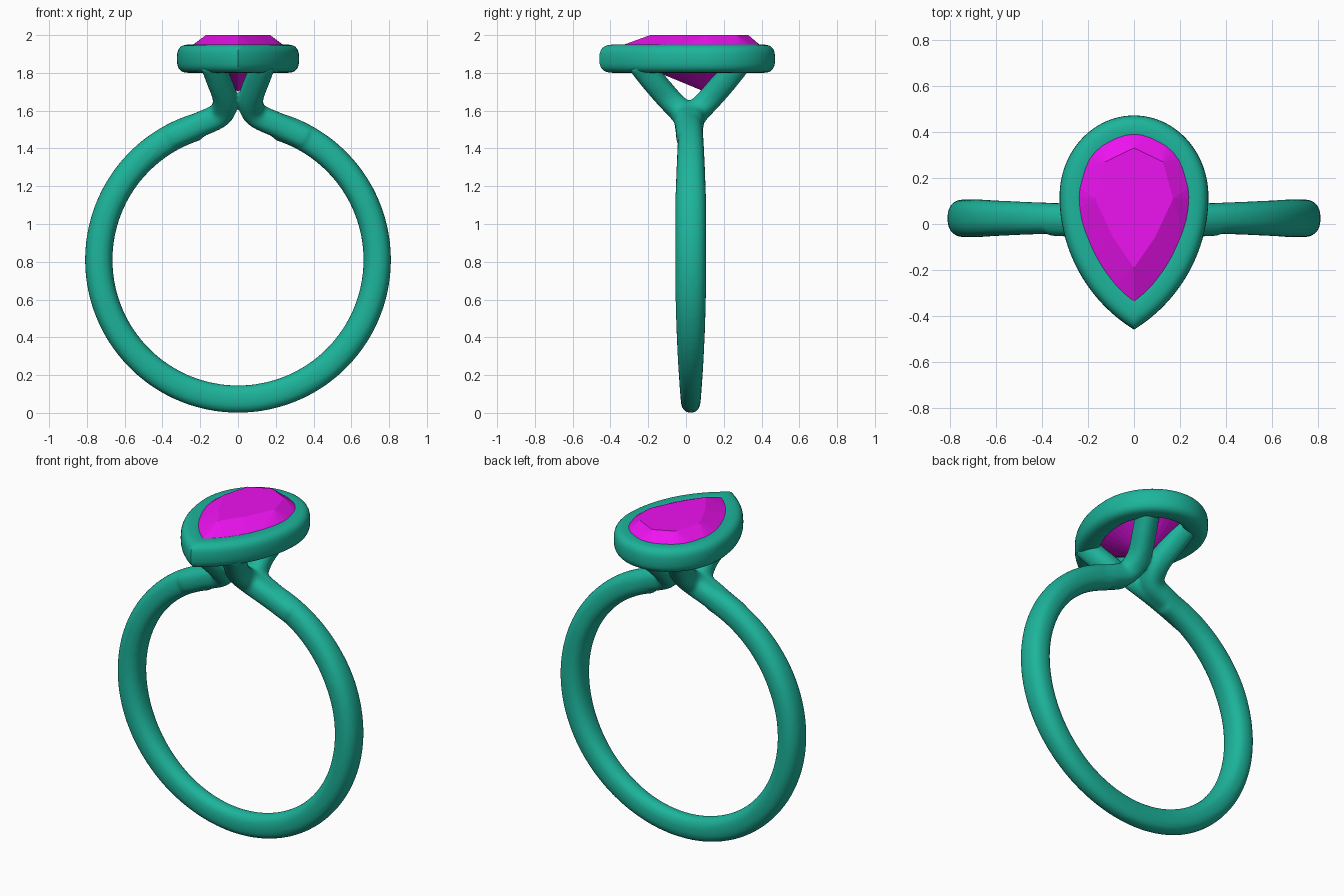
import bpy, bmesh
from math import sin, cos, pi, sqrt, asin, copysign
from mathutils import Vector

if "Cube" in bpy.data.objects:
    bpy.data.objects.remove(bpy.data.objects["Cube"])

YC = 0.025      # y of the band plane
ZC = 0.81       # height of the band centre


def material(name, rgb):
    m = bpy.data.materials.new(name)
    m.diffuse_color = (*rgb, 1)
    m.use_nodes = True
    m.node_tree.nodes["Principled BSDF"].inputs["Base Color"].default_value = m.diffuse_color
    return m


METAL = material("metal", (0.012, 0.46, 0.33))
GEM = material("gem", (0.85, 0.006, 0.87))


def finish(bm, name, mat):
    bmesh.ops.recalc_face_normals(bm, faces=bm.faces)
    me = bpy.data.meshes.new(name)
    bm.to_mesh(me)
    bm.free()
    me.materials.append(mat)
    ob = bpy.data.objects.new(name, me)
    bpy.context.collection.objects.link(ob)
    return ob


def smooth(ob, angle):
    bpy.ops.object.select_all(action='DESELECT')
    bpy.context.view_layer.objects.active = ob
    ob.select_set(True)
    bpy.ops.object.shade_smooth_by_angle(angle=angle)


def squircle(n, power):
    f = lambda v: copysign(abs(v) ** power, v)
    return [(f(cos(2 * pi * i / n)), f(sin(2 * pi * i / n))) for i in range(n)]


def sweep(bm, path, size):
    """Capped tube along path; size(i) gives (half thickness, half width in y)."""
    rings = []
    for i, p in enumerate(path):
        t = (path[min(i + 1, len(path) - 1)] - path[max(i - 1, 0)]).normalized()
        side = (Vector((0, 1, 0)) - t * t.y).normalized()
        nor = t.cross(side)
        a, b = size(i)
        rings.append([bm.verts.new(p + nor * (a * u) + side * (b * v))
                      for u, v in squircle(24, 0.85)])
    for r, s in zip(rings, rings[1:]):
        for j in range(24):
            bm.faces.new((r[j], r[j - 1], s[j - 1], s[j]))
    bm.faces.new(rings[0])
    bm.faces.new(rings[-1])


def spline(pts, steps=8):
    pts = [Vector(p) for p in pts]
    pts = [2 * pts[0] - pts[1]] + pts + [2 * pts[-1] - pts[-2]]
    out = []
    for a, b, c, d in zip(pts, pts[1:], pts[2:], pts[3:]):
        for k in range(steps):
            t = k / steps
            out.append(0.5 * (2 * b + (c - a) * t + (2 * a - 5 * b + 4 * c - d) * t * t
                              + (3 * b - a - 3 * c + d) * t ** 3))
    return out + [pts[-2]]


def pear(d, n=28):
    """Pear outline offset by d, starting at the front tip."""
    R = 0.618 + d
    end = asin(sqrt(R * R - 0.356 ** 2) / R)
    right = [(R * cos(end * (1 - i / n)) - 0.356, 0.12 - R * sin(end * (1 - i / n)))
             for i in range(n)]
    right += [((0.262 + d) * cos(pi / 2 * i / n), 0.12 + (0.29 + d) * sin(pi / 2 * i / n))
              for i in range(n + 1)]
    return right + [(-x, y) for x, y in right[-2:0:-1]]


# band: open arc through the bottom, narrower in y at the base, plus four forked arms
bm = bmesh.new()
N = 120
angles = [-2.85 + 5.7 * i / N for i in range(N + 1)]
arc = [Vector((0.737 * sin(a), YC, ZC - 0.737 * cos(a))) for a in angles]


def band_size(i):
    a = abs(angles[i])
    rise = min(a / 1.5, 1)
    w = 0.053 + 0.029 * rise * rise * (3 - 2 * rise)
    return 0.073, w - 0.02 * max(0, (a - 2.0) / 0.85)


sweep(bm, arc, band_size)
for sx in (-1, 1):
    for sy in (-1, 1):
        arm = [(0.36, 0.005, 1.455), (0.21, 0.012, 1.523), (0.095, 0.03, 1.58),
               (0.068, 0.105, 1.66), (0.105, 0.2, 1.77), (0.14, 0.27, 1.86)]
        sweep(bm, spline([(sx * x, YC - 0.008 + sy * y, z) for x, y, z in arm]),
              lambda i: (0.066, 0.064))
band = finish(bm, "band", METAL)
rm = band.modifiers.new("fuse", 'REMESH')
rm.mode = 'VOXEL'
rm.voxel_size = 0.011
rm.use_smooth_shade = True
sm = band.modifiers.new("soften", 'SMOOTH')
sm.factor = 0.5
sm.iterations = 6

# bezel: rounded section carried round the pear outline
bm = bmesh.new()
rings = [[bm.verts.new((x, y, 1.875 + 0.075 * v)) for x, y in pear(-0.008 + 0.069 * u)]
         for u, v in squircle(28, 0.7)]
for k, r in enumerate(rings):
    for j in range(len(r)):
        bm.faces.new((r[j], r[j - 1], rings[k - 1][j - 1], rings[k - 1][j]))
smooth(finish(bm, "bezel", METAL), 0.9)

# stone: faceted hull of table, girdle and culet
bm = bmesh.new()
half = [(0.09, -0.06), (0.17, 0.11), (0.125, 0.27)]
table = [(0, -0.19), (0, 0.33)] + half + [(-x, y) for x, y in half]
pts = [(x, y, 2.0) for x, y in table] + [(0, 0.1, 1.7)]
pts += [(x, y, z) for x, y in pear(0.008, 8) for z in (1.905, 1.925)]
for p in pts:
    bm.verts.new(p)
bmesh.ops.convex_hull(bm, input=bm.verts)
bmesh.ops.dissolve_limit(bm, angle_limit=0.01, verts=bm.verts, edges=bm.edges)
finish(bm, "stone", GEM)
